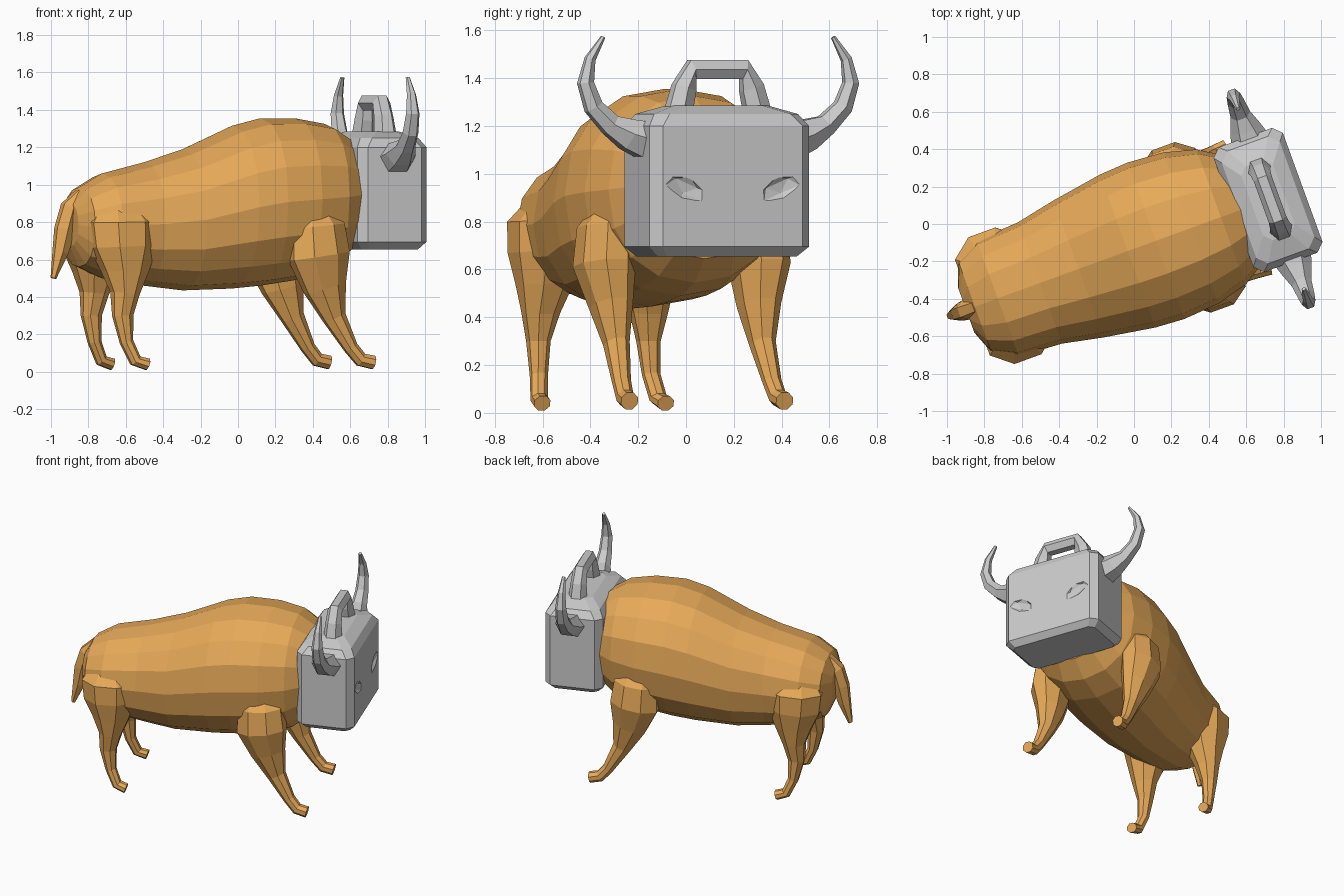
import bpy, bmesh, math
from mathutils import Vector, Matrix

if "Cube" in bpy.data.objects:
    bpy.data.objects.remove(bpy.data.objects["Cube"])

# Local frame: u = towards head, w = sideways from the spine, z = up
PLACE = Matrix.Translation((0.042, -0.117, 0)) @ Matrix.Rotation(math.radians(20), 4, 'Z')
U, W = Vector((1, 0, 0)), Vector((0, 1, 0))

hide = bpy.data.materials.new("hide_brown")
hide.diffuse_color = (0.8, 0.4, 0.1, 1)
hide.use_nodes = True
hide.node_tree.nodes["Principled BSDF"].inputs["Base Color"].default_value = hide.diffuse_color


def loft(name, rings, mat=None):
    """Skin a list of equal-length vertex rings and cap both ends."""
    bm = bmesh.new()
    vs = [[bm.verts.new(PLACE @ p) for p in r] for r in rings]
    n = len(vs[0])
    for a, b in zip(vs, vs[1:]):
        for i in range(n):
            bm.faces.new((a[i], a[(i + 1) % n], b[(i + 1) % n], b[i]))
    bm.faces.new(vs[0])
    bm.faces.new(vs[-1])
    bmesh.ops.recalc_face_normals(bm, faces=bm.faces)
    me = bpy.data.meshes.new(name)
    bm.to_mesh(me)
    bm.free()
    ob = bpy.data.objects.new(name, me)
    bpy.context.collection.objects.link(ob)
    if mat:
        me.materials.append(mat)
    return ob


def ring(c, a, b, n, power=2.0, phase=0.0):
    """Superellipse ring round c with half-axes a and b."""
    out = []
    for i in range(n):
        t = 2 * math.pi * (i + phase) / n
        co, si = math.cos(t), math.sin(t)
        out.append(c + a * math.copysign(abs(co) ** (2 / power), co)
                   + b * math.copysign(abs(si) ** (2 / power), si))
    return out


def tube(name, pts, side, n, mat=None, phase=0.5, grow=1.0):
    """pts: (u, w, z, radius in the bend plane, radius along side)."""
    ps = [Vector(p[:3]) for p in pts]
    rings = []
    for i, p in enumerate(ps):
        t = (ps[min(i + 1, len(ps) - 1)] - ps[max(i - 1, 0)]).normalized()
        a = t.cross(side).normalized()
        rings.append(ring(p, a * pts[i][3] * grow, side * pts[i][4] * grow, n, 2, phase))
    return loft(name, rings, mat)


# Body: u, half width, belly z, back z
BODY = [(-1.0, .13, .67, .90), (-.95, .26, .56, .985), (-.82, .33, .50, 1.06),
        (-.58, .345, .46, 1.12), (-.36, .39, .435, 1.19), (-.08, .435, .445, 1.315),
        (.08, .445, .46, 1.355), (.28, .43, .49, 1.355), (.45, .385, .545, 1.325),
        (.57, .31, .645, 1.25)]
loft("body", [ring(Vector((u, 0, (lo + hi) / 2)), W * h, Vector((0, 0, (hi - lo) / 2)), 16, 2.2)
              for u, h, lo, hi in BODY], hide)

# Legs
FRONT = [(.26, .27, .92, .08, .06), (.28, .33, .78, .15, .115), (.29, .345, .62, .165, .12),
         (.33, .33, .45, .115, .085), (.385, .325, .29, .062, .052), (.475, .335, .13, .038, .038),
         (.53, .34, .065, .038, .036), (.60, .345, .05, .037, .038)]
HIND = [(-.78, .17, .95, .08, .06), (-.78, .21, .80, .19, .155), (-.775, .215, .67, .18, .15),
        (-.77, .225, .54, .125, .115), (-.775, .24, .42, .075, .078), (-.79, .245, .30, .055, .048),
        (-.77, .25, .16, .035, .037), (-.725, .265, .06, .033, .036), (-.66, .275, .04, .032, .036)]
for label, s in (("right", -1), ("left", 1)):
    for part, pts in (("front_leg", FRONT), ("hind_leg", HIND)):
        tube(f"{part}_{label}", [(u, w * s, z, a, b) for u, w, z, a, b in pts], W, 8, hide, grow=1.05)

# Tail
tube("tail", [(-.93, 0, .94, .05, .05), (-1.0, 0, .875, .055, .055), (-1.03, 0, .76, .06, .05),
              (-1.055, 0, .64, .045, .04), (-1.095, 0, .5, .015, .02)], W, 6, hide)


# Box-shaped head with a sloping lid: z, half depth, half width, corner cut
def box_ring(z, hu, hw, c):
    pts = [(hu, hw - c), (hu - c, hw), (c - hu, hw), (-hu, hw - c),
           (-hu, c - hw), (c - hu, -hw), (hu - c, -hw), (hu, c - hw)]
    return [Vector((.718 + u, w, z)) for u, w in pts]


head = loft("head", [box_ring(*r) for r in
                     [(.655, .16, .31, .03), (.695, .197, .355, .045), (1.2, .197, .355, .045),
                      (1.25, .165, .32, .05), (1.285, .09, .21, .04)]])

# Shallow eye dents cut in the front face
for s in (-1, 1):
    bpy.ops.mesh.primitive_ico_sphere_add(subdivisions=1, radius=1)
    cutter = bpy.context.object
    cutter.hide_render = True
    cutter.data.transform(PLACE @ Matrix.Translation((.92, s * .21, .94))
                          @ Matrix.Rotation(s * .4, 4, 'X') @ Matrix.Diagonal((.025, .1, .05, 1)))
    mod = head.modifiers.new("dent", 'BOOLEAN')
    mod.object = cutter
    mod.operation = 'DIFFERENCE'
    dg = bpy.context.evaluated_depsgraph_get()
    baked = bpy.data.meshes.new_from_object(head.evaluated_get(dg))
    head.modifiers.clear()
    head.data = baked
    bpy.data.objects.remove(cutter)

# Carrying handle on the lid
half = [(.175, 1.26, .06, .065), (.15, 1.36, .055, .055), (.115, 1.436, .048, .05)]
arch = [(.73, -w, z, a, b) for w, z, a, b in half] + \
       [(.73, w, z, a, b) for w, z, a, b in reversed(half)]
tube("handle", arch, U, 6)

# Horns: sideways, z, thickness, depth
HORN = [(.32, 1.14, .09, .11), (.40, 1.165, .075, .085), (.48, 1.205, .05, .055),
        (.555, 1.28, .043, .045), (.59, 1.38, .036, .038), (.57, 1.48, .024, .026),
        (.512, 1.572, .01, .012)]
for label, s in (("right", -1), ("left", 1)):
    tube(f"horn_{label}", [(.735, s * w, z, a, b) for w, z, a, b in HORN], U, 6)
